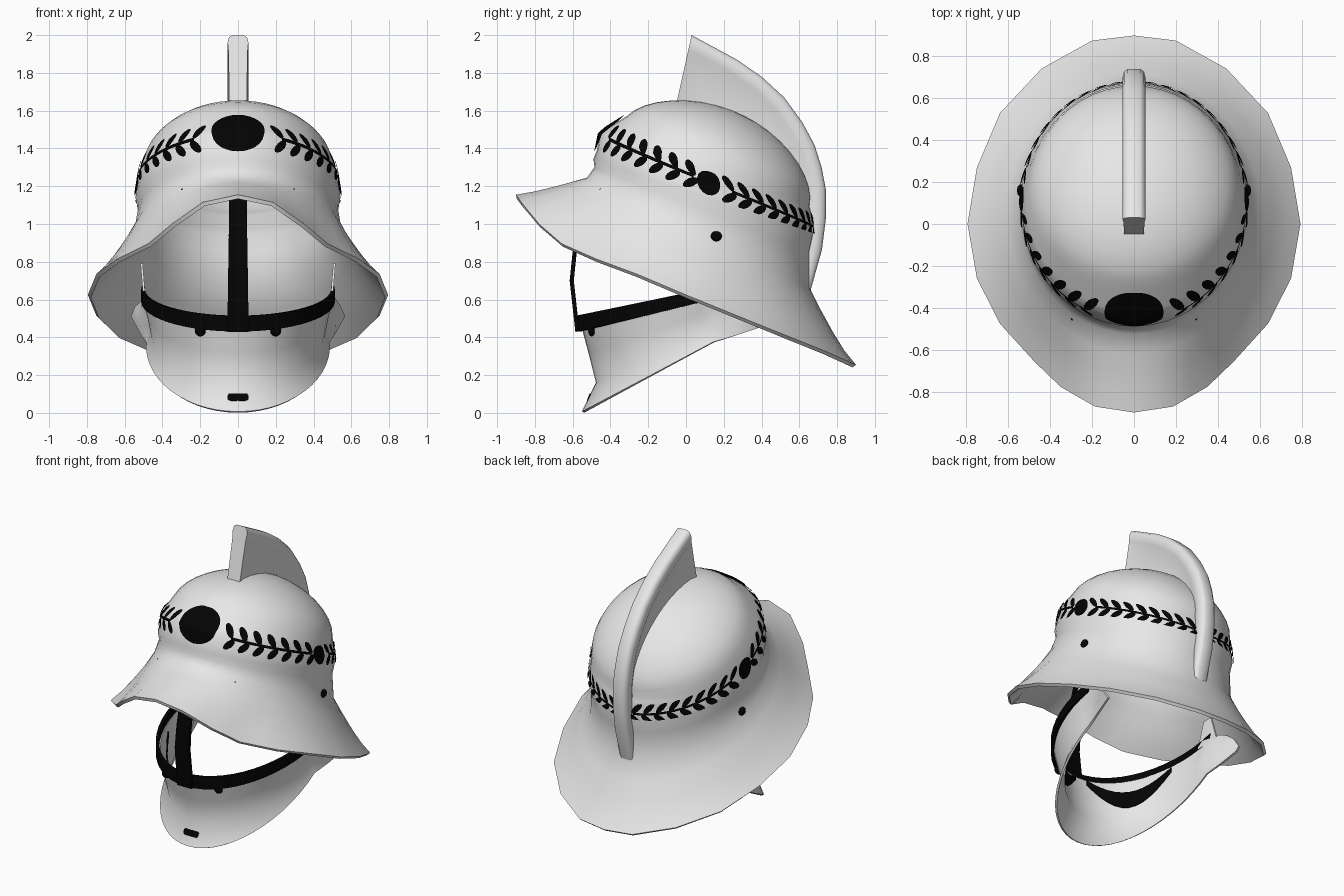
import bpy, bmesh, math
from mathutils import Vector

if "Cube" in bpy.data.objects:
    bpy.data.objects.remove(bpy.data.objects["Cube"])

def material(name, c):
    m = bpy.data.materials.new(name)
    m.diffuse_color = (c, c, c, 1)
    m.use_nodes = True
    m.node_tree.nodes["Principled BSDF"].inputs["Base Color"].default_value = m.diffuse_color
    return m

GREY = material("pale_metal", 0.8)
BLACK = material("black", 0.001)
sin, cos, pi = math.sin, math.cos, math.pi

def finish(name, bm, mat, thick=0, angle=40, offset=0):
    bmesh.ops.remove_doubles(bm, verts=bm.verts, dist=1e-5)
    bmesh.ops.recalc_face_normals(bm, faces=bm.faces)
    me = bpy.data.meshes.new(name)
    bm.to_mesh(me)
    bm.free()
    me.materials.append(mat)
    ob = bpy.data.objects.new(name, me)
    bpy.context.collection.objects.link(ob)
    bpy.ops.object.select_all(action='DESELECT')
    ob.select_set(True)
    bpy.context.view_layer.objects.active = ob
    if thick:
        mod = ob.modifiers.new("thickness", 'SOLIDIFY')
        mod.thickness, mod.offset = thick, offset
        bpy.ops.object.modifier_apply(modifier=mod.name)
    bpy.ops.object.shade_smooth_by_angle(angle=math.radians(angle))
    return ob

def loft(bm, rows, closed=False):
    """Skin a list of equally long point rows."""
    vs = [[bm.verts.new(p) for p in r] for r in rows]
    n = len(rows[0])
    for r, s in zip(vs, vs[1:]):
        for i in range(n if closed else n - 1):
            j = (i + 1) % n
            bm.faces.new((r[i], r[j], s[j], s[i]))
    return vs

def ring_point(r, a):
    """Tilted oval: front y/z, back y/z, half width; angle 0 is the front."""
    yf, zf, yb, zb, w = r
    t = (1 - cos(a)) / 2
    return Vector((w * sin(a), yf + (yb - yf) * t, zf + (zb - zf) * t))

# --- helmet shell: brim, neck, band and dome in one skin
SEG = 44
ANG = [2 * pi * i / SEG for i in range(SEG)]
RIM = [(0, -.9, 1.155), (.186, -.872, 1.115), (.35, -.778, 1.0), (.476, -.657, .895),
       (.64, -.476, .815), (.75, -.26, .735), (.795, 0, .625), (.75, .27, .515),
       (.64, .53, .41), (.44, .743, .325), (.2, .876, .265), (0, .9, .255)]

def rim_point(i):
    k = min(i, SEG - i) / 2
    a = min(int(k), 10)
    p = Vector(RIM[a]).lerp(Vector(RIM[a + 1]), k - a)
    if i > SEG / 2:
        p.x = -p.x
    return p

ROOT = (-.525, 1.245, .655, .66, .55)
NECK = (-.485, 1.30, .655, .85, .53)
BAND = [(0, (-.49, 1.345, .675, .94, .543)), (.15, (-.472, 1.39, .67, .975, .536)),
        (.45, (-.455, 1.475, .667, 1.05, .523)), (.6, (-.415, 1.508, .664, 1.063, .517)),
        (1, (-.315, 1.57, .655, 1.09, .50))]
rows = []
for t in (0, .25, .5, .75):
    row = []
    for i, a in enumerate(ANG):
        p, q = rim_point(i), ring_point(ROOT, a)
        m = p.lerp(q, t)
        m.z = p.z + (q.z - p.z) * t ** 1.22
        row.append(m)
    rows.append(row)
rows += [[ring_point(r, a) for a in ANG] for r in [ROOT, NECK] + [b[1] for b in BAND]]
C, N = Vector((0, .17, 1.33)), Vector((0, .49, .87))
for k in range(1, 10):
    f = k / 9 * pi / 2
    rows.append([C + (ring_point(BAND[-1][1], a) - C) * cos(f) * (1 - .14 * sin(f))
                 + N * .28 * sin(f) for a in ANG])
bm = bmesh.new()
loft(bm, rows, True)
finish("helmet_shell", bm, GREY, .022, 65, -1)

# --- crest: thin web with a rolled outer edge
OUTER = [(.03, 2), (.07, 1.978), (.27, 1.87), (.40, 1.78), (.52, 1.67), (.615, 1.54), (.68, 1.42),
         (.718, 1.3), (.74, 1.185), (.74, 1.025), (.72, .865), (.66, .65)]
INNER = [(-.055, 1.62), (0, 1.62), (.13, 1.60), (.25, 1.55), (.36, 1.49), (.46, 1.41), (.53, 1.33),
         (.58, 1.26), (.61, 1.18), (.63, 1.02), (.63, .87), (.63, .66)]
rows = []
for i, (o, n) in enumerate(zip(OUTER, INNER)):
    o, n = Vector((0, *o)), Vector((0, *n))
    d = n - o
    web = .05 if i == 0 else .04
    prof = [(0, .03), (.012, .048), (.04, .055), (.075, .052), (.1, web), (d.length, web - .003)]
    side = [(o + d * min(1, h / d.length), w) for h, w in prof]
    rows.append([p + Vector((w, 0, 0)) for p, w in side] +
                [p - Vector((w, 0, 0)) for p, w in reversed(side)])
bm = bmesh.new()
vs = loft(bm, rows, True)
bm.faces.new(vs[0])
bm.faces.new(vs[-1])
finish("crest", bm, GREY, 0, 75)

# --- painted wreath on the band
def band_point(a, v):
    v = max(0, min(1, v))
    for (v0, r0), (v1, r1) in zip(BAND, BAND[1:]):
        if v <= v1:
            return ring_point(r0, a).lerp(ring_point(r1, a), (v - v0) / (v1 - v0))

def lifted(a, v, h=.009):
    v = max(.03, min(.97, v))
    n = (band_point(a + .01, v) - band_point(a - .01, v)).cross(
        band_point(a, v + .1) - band_point(a, v - .1))
    return band_point(a, v) + n.normalized() * h

def patch(bm, a, v, ra, rv, rot=0, sgn=1, rings=2, n=12, h=.009):
    """Oval patch; ra and rv are half sizes in metres, rot turns it."""
    rows = []
    for k in range(rings + 1):
        row = []
        for i in range(n):
            t = 2 * pi * i / n
            s, u = ra * cos(t) * k / rings, rv * sin(t) * k / rings
            s, u = s * cos(rot) - u * sin(rot), s * sin(rot) + u * cos(rot)
            row.append(lifted(sgn * (a + s / .56), v + u / .26, h))
        rows.append(row)
    loft(bm, rows, True)

bm = bmesh.new()
patch(bm, 0, .55, .15, .112, rings=10, n=28, h=.013)
finish("front_medallion", bm, BLACK)

bm = bmesh.new()
for sgn in (1, -1):
    patch(bm, 1.6, .31, .06, .064, sgn=sgn, rings=4, n=16)
    for a0, a1, count in ((.45, 1.46, 7), (1.82, 3.02, 9)):
        steps = [a0 + (a1 - a0) * i / 24 for i in range(25)]
        loft(bm, [[lifted(sgn * a, .46 - .09 * a + d) for a in steps] for d in (-.03, .03)])
        for i in range(count):
            a = a0 + (a1 - a0) * i / (count - 1)
            v = .46 - .09 * a
            patch(bm, a - .05, v + .16, .052, .02, -.8, sgn, 3)
            patch(bm, a - .02, v - .14, .046, .02, .7, sgn, 3)
finish("wreath", bm, BLACK)

# --- chin and cheek guard
def arc(w, ry, a, z0, y0, slope):
    y = .1 - ry * cos(a)
    return Vector((w * sin(a), y, z0 + (y - y0) * slope))

GUARD = [(.495, .65, .47, -.55, .2), (.475, .61, .32, -.51, .34),
         (.455, .57, .16, -.47, .48), (.48, .645, .004, -.545, .536)]
EAR = [(.5, .24, .62), (.505, .25, .55), (.51, .26, .48), (.505, .27, .412)]
FLANGE = [(.505, .31, .59), (.54, .34, .56), (.56, .36, .51), (.525, .38, .45)]
rows = []
for (w, ry, z0, y0, sl), e, f in zip(GUARD, EAR, FLANGE):
    row = [arc(w, ry, math.radians(94 * u / 14), z0, y0, sl) for u in range(-14, 15)]
    left = [Vector((-p[0], p[1], p[2])) for p in (f, e)]
    rows.append(left + row + [Vector(e), Vector(f)])
bm = bmesh.new()
loft(bm, rows)
finish("chin_guard", bm, GREY, .014, 60)

# --- upright hinge tabs joining the guard to the helmet
bm = bmesh.new()
for s in (1, -1):
    loft(bm, [[(s * .495, .04, .6), (s * .495, .22, .61)], [(s * .51, .08, .79), (s * .51, .15, .79)]])
finish("hinge_tabs", bm, GREY, .012)

# --- black strap along the guard's upper edge
bm = bmesh.new()
angs = [math.radians(95 * u / 14) for u in range(-14, 15)]
loft(bm, [[arc(.503, .668, a, z, -.57, sl) for a in angs] for z, sl in ((.43, .24), (.515, .21))])
finish("chin_strap", bm, BLACK, .02)

# --- black crescent straps on the inside of the guard
bm = bmesh.new()
for s in (1, -1):
    top, low = [], []
    for i in range(13):
        t = i / 12
        p = arc(.468 - .018 * sin(pi * t), .62 - .045 * sin(pi * t), s * (.1 + 1.06 * t), .45, -.55, .2)
        top.append(p + Vector((0, 0, -.10 * sin(pi * t))))
        low.append(p + Vector((0, 0, -.03 - .18 * sin(pi * t))))
    loft(bm, [top, low])
finish("inner_straps", bm, BLACK, .008)

# --- black upright bar in the face opening
bm = bmesh.new()
loft(bm, [[(-w, y, z), (w, y, z)] for y, z, w in
          ((-.49, 1.24, .045), (-.56, 1.0, .048), (-.59, .845, .05), (-.605, .70, .053), (-.575, .43, .056))])
finish("face_bar", bm, BLACK, .022)

# --- slot plate low on the chin
bm = bmesh.new()
loft(bm, [[(x, y + 1.3 * x * x, z) for x in (-w, -w / 2, 0, w / 2, w)] for y, z, w in
          ((-.523, .064, .047), (-.519, .072, .056), (-.512, .092, .056), (-.507, .102, .047))])
finish("chin_slot", bm, BLACK, .006)

# --- studs and rivets
def stud(name, loc, size):
    bm = bmesh.new()
    bmesh.ops.create_uvsphere(bm, u_segments=14, v_segments=8, radius=1)
    for v in bm.verts:
        v.co = Vector(v.co[i] * size[i] + loc[i] for i in range(3))
    finish(name, bm, BLACK)

for s, side in ((1, "right"), (-1, "left")):
    stud("strap_stud_" + side, (s * .2, -.5, .435), (.03, .018, .03))
    stud("side_rivet_" + side, (s * .541, .16, .935), (.018, .03, .027))
    stud("brow_rivet_" + side, (s * .295, -.45, 1.18), (.008, .012, .008))
